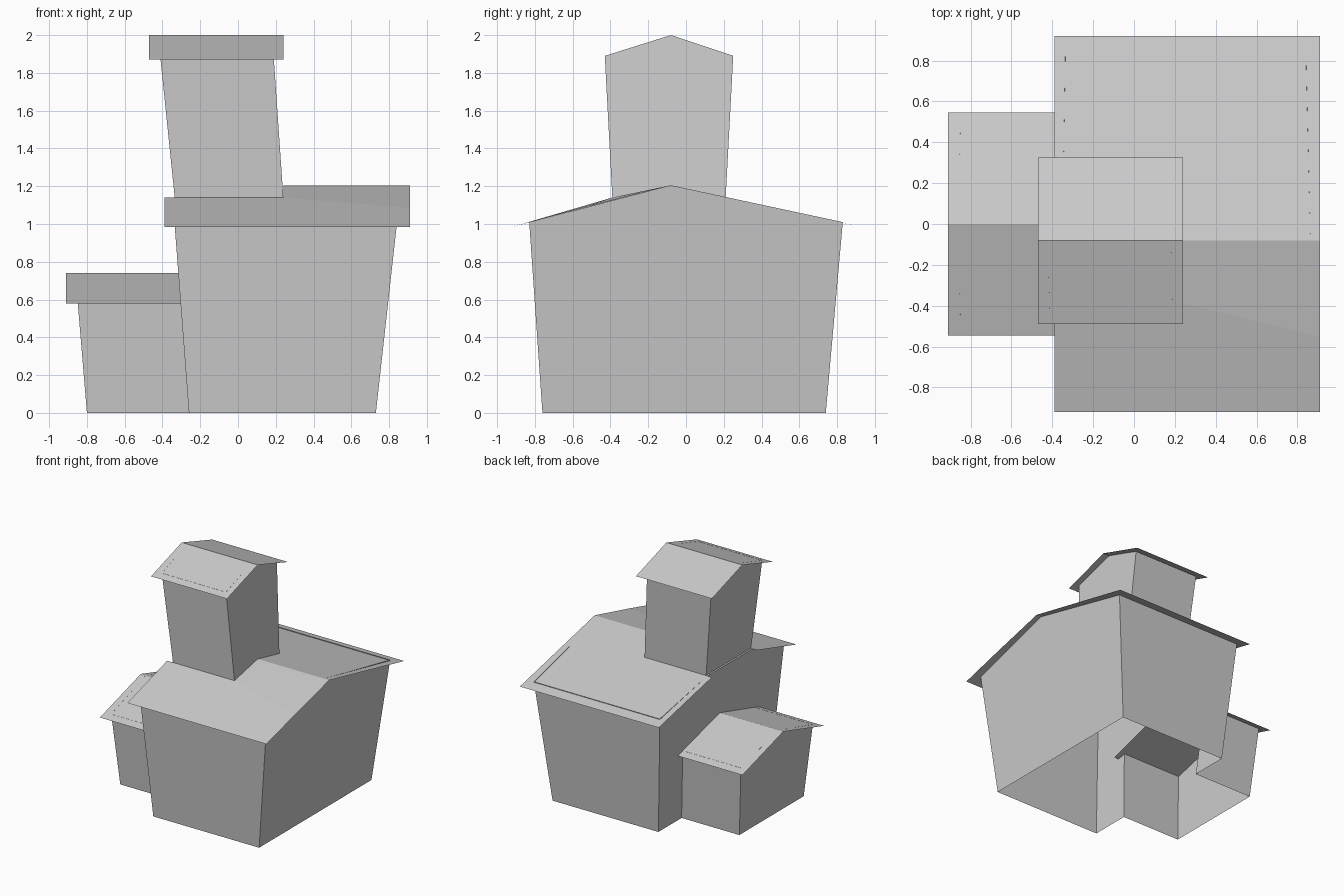
import bpy
import bmesh

default = bpy.data.objects.get("Cube")
if default:
    bpy.data.objects.remove(default, do_unlink=True)

# One plain material
grey = bpy.data.materials.new("plain grey")
grey.use_nodes = True
COLOUR = (0.6, 0.6, 0.6, 1)
grey.diffuse_color = COLOUR
grey.node_tree.nodes["Principled BSDF"].inputs["Base Color"].default_value = COLOUR


def make_surface(name, faces):
    """Join faces, given as lists of points, into one flat shaded object."""
    bm = bmesh.new()
    for points in faces:
        bm.faces.new([bm.verts.new(p) for p in points])
    bmesh.ops.remove_doubles(bm, verts=bm.verts, dist=0.001)
    mesh = bpy.data.meshes.new(name)
    bm.to_mesh(mesh)
    bm.free()
    mesh.materials.append(grey)
    obj = bpy.data.objects.new(name, mesh)
    bpy.context.collection.objects.link(obj)


def leaning(low, high):
    """Give the x of a sloping end wall as a function of height."""
    (x0, z0), (x1, z1) = low, high
    return lambda z: x0 + (x1 - x0) * (z - z0) / (z1 - z0)


def end_wall(x_at, profile, outward):
    """Stand a (y, z) outline up as an end wall facing -x or +x."""
    points = [(x_at(z), y, z) for y, z in profile]
    return points if outward > 0 else points[::-1]


def side_walls(left, right, front, back):
    """Front and back walls, each from a bottom and a top (y, z)."""
    def wall(bottom, top):
        return [(left(bottom[1]), *bottom), (right(bottom[1]), *bottom),
                (right(top[1]), *top), (left(top[1]), *top)]
    return [wall(*front), wall(*back)[::-1]]


def gable_roof(name, x0, x1, front, ridge, back):
    """Thin two-slope roof sheet between two x positions."""
    make_surface(name, [
        [(x0, *front), (x1, *front), (x1, *ridge), (x0, *ridge)],
        [(x0, *ridge), (x1, *ridge), (x1, *back), (x0, *back)]])


# Main block: open below, with an archway through to the annex
left = leaning((-0.26, 0), (-0.335, 0.99))
right = leaning((0.73, 0), (0.84, 0.99))
front = [(-0.76, 0), (-0.83, 1.01)]
back = [(0.74, 0), (0.83, 1.01)]
annex_front = [(-0.43, 0), (-0.48, 0.6)]
annex_back = [(0.43, 0), (0.48, 0.6)]
annex_ridge = (0, 0.74)
opening = [*annex_back, annex_ridge, *annex_front[::-1]]
tower_feet = [(0.21, 1.14), (-0.39, 1.14)]
ridge = (-0.08, 1.205)
make_surface("main_walls", side_walls(left, right, front, back) + [
    end_wall(right, [front[0], *back, ridge, front[1]], 1),
    end_wall(left, [*back, *tower_feet, *front[::-1], *opening[::-1]], -1)])

# Main roof: notched around the tower
x0, x1, notch = -0.39, 0.91, 0.24
foot_back, foot_front = tower_feet
eave_front, eave_back, fold = (-0.92, 0.985), (0.92, 0.985), (-0.55, 1.085)
make_surface("main_roof", [
    [(x0, *eave_front), (x1, *eave_front), (x1, *fold),
     (notch, *foot_front), (x0, *foot_front)],
    [(notch, *foot_front), (x1, *fold), (x1, *ridge), (notch, *ridge)],
    [(notch, *ridge), (x1, *ridge), (x1, *eave_back), (x0, *eave_back),
     (x0, *foot_back), (notch, *foot_back)]])

# Annex on the right-hand side
outer = leaning((-0.80, 0), (-0.85, 0.6))
make_surface("annex_walls", side_walls(outer, left, annex_front, annex_back) + [
    end_wall(outer, [annex_front[0], *annex_back, annex_ridge, annex_front[1]], -1)])
gable_roof("annex_roof", -0.91, -0.26, (-0.545, 0.58), annex_ridge, (0.545, 0.58))

# Tower leaning outward over the roof
tower_left = leaning((-0.335, 1.14), (-0.41, 1.87))
tower_right = leaning((0.24, 1.14), (0.19, 1.87))
tower_front = [foot_front, (-0.43, 1.89)]
tower_back = [foot_back, (0.25, 1.89)]
tower_ridge = (-0.08, 2)
outline = [foot_front, *tower_back, tower_ridge, tower_front[1]]
make_surface("tower_walls",
             side_walls(tower_left, tower_right, tower_front, tower_back) + [
                 end_wall(tower_left, outline, -1),
                 end_wall(tower_right, outline, 1)])
gable_roof("tower_roof", -0.47, 0.24, (-0.49, 1.87), tower_ridge, (0.325, 1.87))
